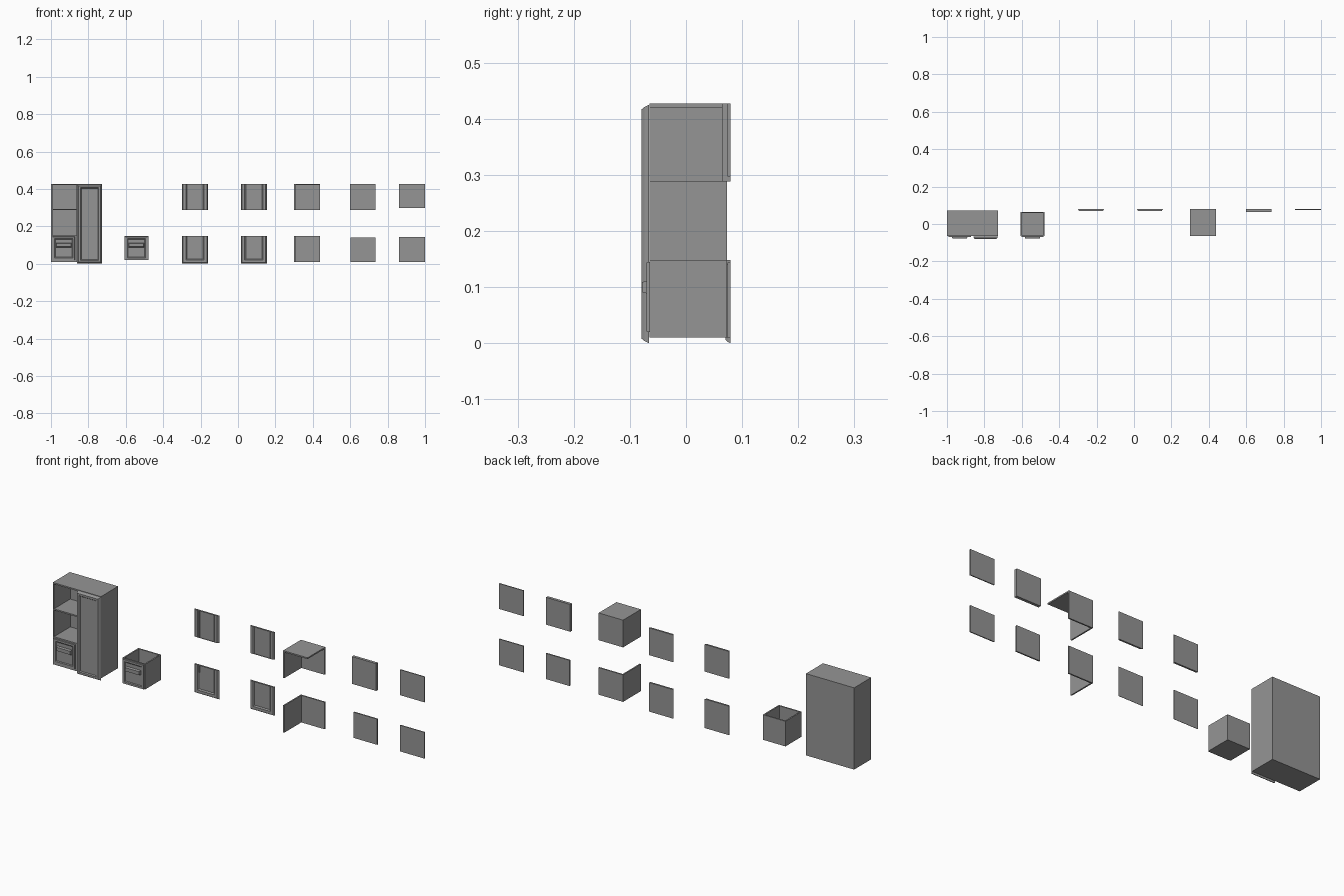
import bpy, bmesh

cube = bpy.data.objects.get("Cube")
if cube:
    bpy.data.objects.remove(cube, do_unlink=True)

grey = bpy.data.materials.new("furniture_grey")
grey.use_nodes = True
COLOUR = (0.3, 0.3, 0.3, 1)
grey.diffuse_color = COLOUR
grey.node_tree.nodes["Principled BSDF"].inputs["Base Color"].default_value = COLOUR


def finish(name, bm):
    bmesh.ops.recalc_face_normals(bm, faces=bm.faces)
    mesh = bpy.data.meshes.new(name)
    bm.to_mesh(mesh)
    bm.free()
    mesh.materials.append(grey)
    obj = bpy.data.objects.new(name, mesh)
    bpy.context.collection.objects.link(obj)
    return obj


def box(name, xs, ys, zs):
    bm = bmesh.new()
    bmesh.ops.create_cube(bm, size=1)
    for v in bm.verts:
        v.co = [r[0] + (c + 0.5) * (r[1] - r[0]) for c, r in zip(v.co, (xs, ys, zs))]
    return finish(name, bm)


def panel(name, xs, zs, back, steps, bottom=1, top=1):
    """Nested rectangles, each an (inset, height towards the front) pair."""
    bm = bmesh.new()
    rings = []
    for inset, height in [(0, 0)] + steps:
        x0, x1 = xs[0] + inset, xs[1] - inset
        z0, z1 = zs[0] + inset * bottom, zs[1] - inset * top
        y = back - height
        rings.append([bm.verts.new(p) for p in
                      ((x0, y, z0), (x1, y, z0), (x1, y, z1), (x0, y, z1))])
    for a, b in zip(rings, rings[1:]):
        for i in range(4):
            j = (i + 1) % 4
            bm.faces.new((a[i], a[j], b[j], b[i]))
    bm.faces.new(rings[-1])
    bm.faces.new(rings[0][::-1])
    return finish(name, bm)


DOOR = [(0.004, 0.008), (0.008, 0.013), (0.018, 0.013), (0.022, 0.008)]
TILE = [(0.002, 0.004), (0.006, 0.009), (0.020, 0.009), (0.026, 0.004)]
FRONT = [(0.001, 0.005), (0.011, 0.005), (0.015, 0.002)]
T = 0.007
LOW, HIGH = (0.010, 0.148), (0.288, 0.427)


def drawer_front(prefix, x0, x1):
    panel(prefix + "_front", (x0, x1), (0.02, 0.145), -0.065, FRONT)
    mid = (x0 + x1) / 2
    # sloping pull
    panel(prefix + "_handle", (mid - 0.042, mid + 0.042), (0.088, 0.112), -0.067,
          [(0.003, 0.011)])


# Tall cabinet: carcass, shelves and door
depth = (-0.065, 0.073)
box("cabinet_left_side", (-1, -1 + T), depth, (0.01, 0.427))
box("cabinet_right_side", (-0.728 - T, -0.728), depth, (0.01, 0.427))
box("cabinet_divider", (-0.864, -0.857), depth, (0.01, 0.427))
box("cabinet_back", (-1, -0.728), (0.066, 0.073), (0.01, 0.427))
for name, z in (("bottom", 0.01), ("lower_shelf", 0.145), ("upper_shelf", 0.287), ("top", 0.42)):
    box("cabinet_" + name, (-1, -0.728), depth, (z, z + T))
panel("cabinet_door", (-0.860, -0.727), (0, 0.425), -0.066, DOOR)
box("cabinet_drawer_backing", (-0.995, -0.862), (-0.065, -0.058), (0.014, 0.147))
drawer_front("cabinet_drawer", -0.992, -0.872)

# Loose open-topped drawer
dx, dy, dz = (-0.607, -0.479), (-0.065, 0.065), (0.02, 0.148)
box("drawer_bottom", dx, dy, (dz[0], dz[0] + T))
box("drawer_left_wall", (dx[0], dx[0] + T), dy, dz)
box("drawer_right_wall", (dx[1] - T, dx[1]), dy, dz)
box("drawer_near_wall", dx, (dy[0], dy[0] + T), dz)
box("drawer_back_wall", dx, (dy[1] - T, dy[1]), dz)
drawer_front("drawer", -0.602, -0.484)

# Door tiles: lower ends and plain middle lengths
for prefix, x0 in (("handled", -0.299), ("plain", 0.016)):
    xs = (x0, x0 + 0.138)
    panel(prefix + "_door_lower_tile", xs, (0, 0.148), 0.079, TILE, top=0)
    panel(prefix + "_door_upper_tile", xs, HIGH, 0.079, TILE, bottom=0, top=0)
box("lower_tile_handle", (-0.273, -0.266), (0.070, 0.076), (0.112, 0.148))
box("upper_tile_handle", (-0.273, -0.266), (0.070, 0.076), HIGH)

# Corner pieces: back and side walls, the upper one with a top
for name, zs in (("lower", LOW), ("upper", HIGH)):
    box(name + "_corner_back", (0.3, 0.438), (0.072, 0.079), zs)
    box(name + "_corner_side", (0.3, 0.3 + T), (-0.065, 0.079), zs)
box("upper_corner_top", (0.3, 0.438), (-0.065, 0.079), (0.42, 0.427))

# Flat back panels
box("thick_upper_panel", (0.598, 0.735), (0.064, 0.079), HIGH)
box("thick_lower_panel", (0.602, 0.735), (0.072, 0.079), (0.01, 0.141))
box("thin_upper_panel", (0.862, 1), (0.074, 0.079), (0.297, 0.427))
box("thin_lower_panel", (0.862, 1), (0.074, 0.079), (0.01, 0.144))
